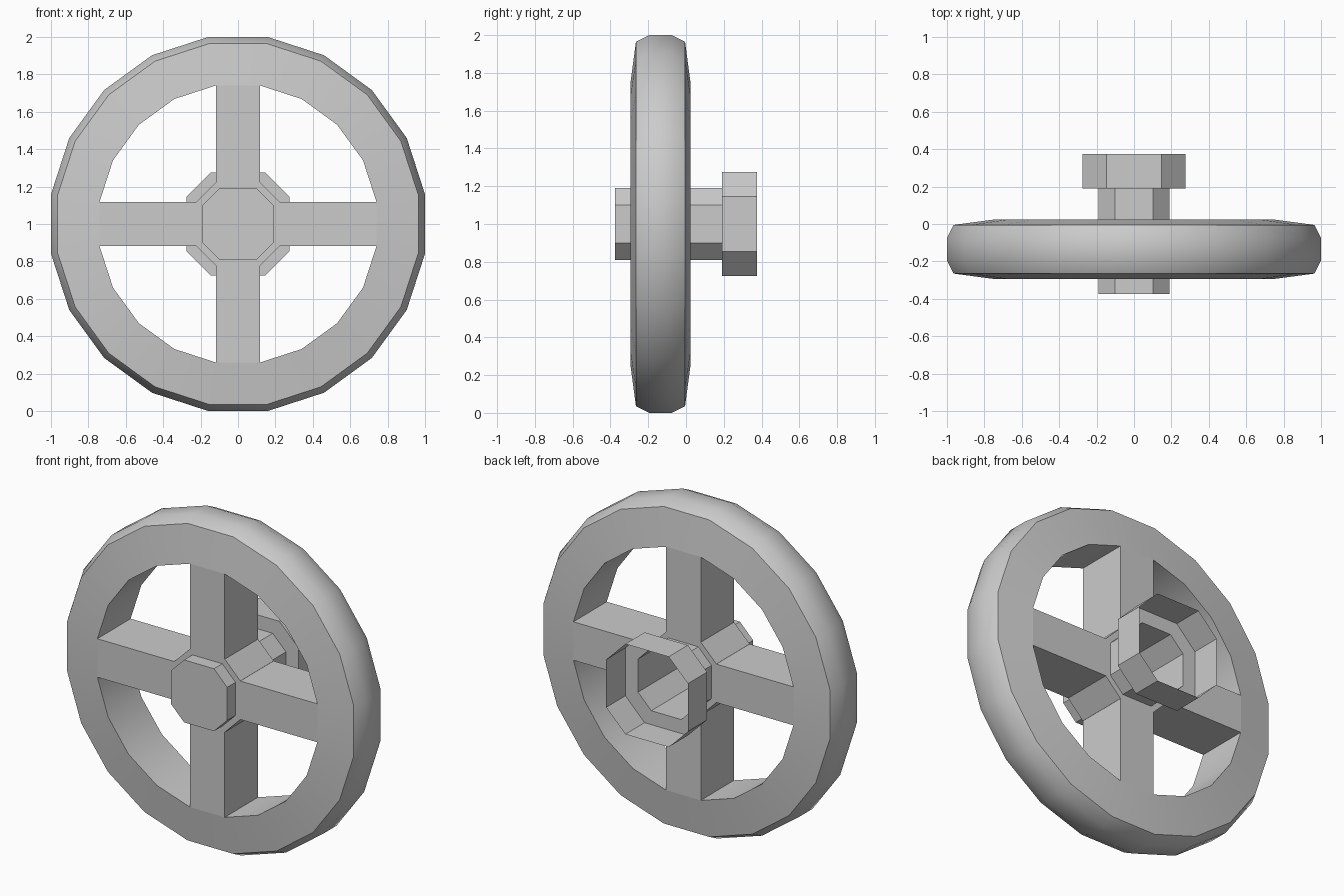
import bpy, bmesh, math

if "Cube" in bpy.data.objects:
    bpy.data.objects.remove(bpy.data.objects["Cube"])

CZ = 1.0                      # axle height
FRONT, BACK = -0.295, 0.025   # wheel faces at the hole edge


def loft(name, rings, close_loop=False, cap_first=False):
    """Join matching rings of points into one mesh object."""
    bm = bmesh.new()
    loops = [[bm.verts.new(p) for p in ring] for ring in rings]
    pairs = list(zip(loops, loops[1:]))
    if close_loop:
        pairs.append((loops[-1], loops[0]))
    for a, b in pairs:
        n = len(a)
        for i in range(n):
            j = (i + 1) % n
            bm.faces.new((a[i], a[j], b[j], b[i]))
    if cap_first:
        bm.faces.new(loops[0])
    bmesh.ops.recalc_face_normals(bm, faces=bm.faces)
    mesh = bpy.data.meshes.new(name)
    bm.to_mesh(mesh)
    bm.free()
    ob = bpy.data.objects.new(name, mesh)
    bpy.context.collection.objects.link(ob)
    return ob


def circle(r, y, n=20):
    step = 2 * math.pi / n
    return [(r * math.cos((i + 0.5) * step), y, CZ + r * math.sin((i + 0.5) * step))
            for i in range(n)]


def octagon(h, y):
    """Square of half width h with cut corners."""
    c = h * 0.53
    pts = [(h, -c), (h, c), (c, h), (-c, h), (-h, c), (-h, -c), (-c, -h), (c, -h)]
    return [(x, y, CZ + z) for x, z in pts]


# Rim with rounded tread
profile = [(0.75, FRONT), (0.977, -0.265), (1.0125, -0.195),
           (1.0125, -0.075), (0.977, -0.005), (0.75, BACK)]
rim = loft("rim", [circle(r, y) for r, y in profile], close_loop=True)
bpy.context.view_layer.objects.active = rim
rim.select_set(True)
bpy.ops.object.shade_smooth_by_angle(angle=math.radians(30))
rim.select_set(False)

# Wheel centre, a ring around the axle
loft("wheel_centre", [octagon(0.19, FRONT), octagon(0.222, FRONT),
                      octagon(0.222, BACK), octagon(0.19, BACK)], close_loop=True)

# Four spokes between the centre and the rim
W = 0.117
for k in range(4):
    c, s = round(math.cos(k * math.pi / 2)), round(math.sin(k * math.pi / 2))
    rings = []
    for d in (0.222, 0.741):
        corners = [(-W, FRONT), (W, FRONT), (W, BACK), (-W, BACK)]
        rings.append([(d * c - t * s, y, CZ + d * s + t * c) for t, y in corners])
    loft(f"spoke_{k + 1}", rings)

# Hollow axle: closed at the front, widening to an open socket at the back
loft("axle", [octagon(0.19, -0.375), octagon(0.19, 0.19),
              octagon(0.275, 0.19), octagon(0.275, 0.375)], cap_first=True)
